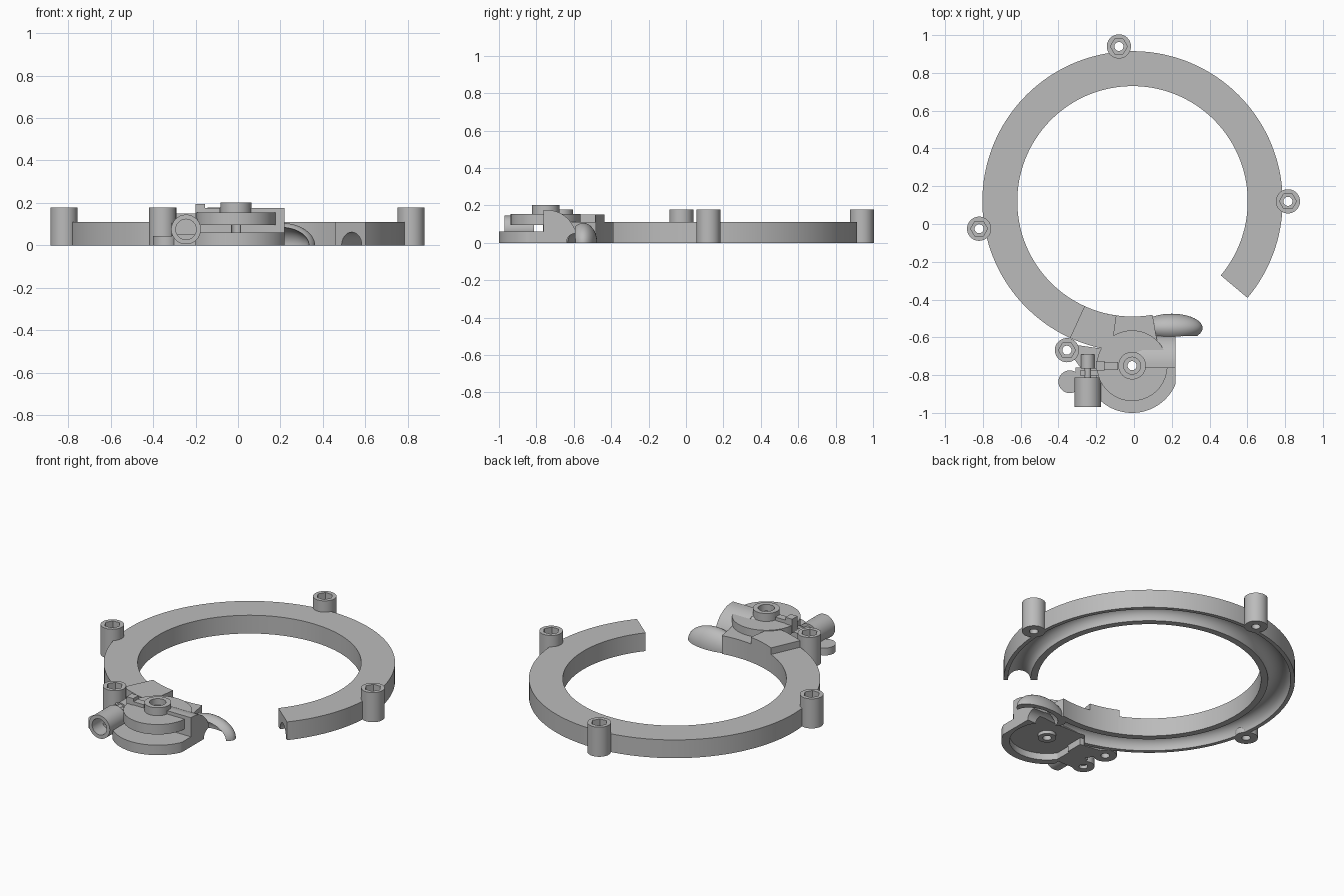
import bpy, bmesh, math
from mathutils import Matrix, Vector

if "Cube" in bpy.data.objects:
    bpy.data.objects.remove(bpy.data.objects["Cube"])

grey = bpy.data.materials.new("plain grey")
grey.diffuse_color = (0.5, 0.5, 0.5, 1)
grey.use_nodes = True
grey.node_tree.nodes["Principled BSDF"].inputs["Base Color"].default_value = grey.diffuse_color
CX, CY = -0.008, 0.12        # ring centre
WX, WY = -0.01, -0.75        # wheel housing centre


def finish(name, bm):
    bmesh.ops.recalc_face_normals(bm, faces=bm.faces)
    me = bpy.data.meshes.new(name)
    bm.to_mesh(me)
    bm.free()
    ob = bpy.data.objects.new(name, me)
    bpy.context.collection.objects.link(ob)
    me.materials.append(grey)
    return ob


def prism(name, pts, vec):
    """Extrude a closed outline of 3D points along a vector."""
    bm = bmesh.new()
    f = bm.faces.new([bm.verts.new(p) for p in pts])
    r = bmesh.ops.extrude_face_region(bm, geom=[f])
    bmesh.ops.translate(bm, vec=vec, verts=[v for v in r["geom"] if isinstance(v, bmesh.types.BMVert)])
    return finish(name, bm)


def box(name, x0, x1, y0, y1, z0, z1):
    return prism(name, [(x0, y0, z0), (x1, y0, z0), (x1, y1, z0), (x0, y1, z0)], (0, 0, z1 - z0))


def cyl(name, x, y, r, z0, z1, n=48):
    pts = [(x + r * math.cos(i * math.tau / n), y + r * math.sin(i * math.tau / n), z0) for i in range(n)]
    return prism(name, pts, (0, 0, z1 - z0))


def cyl_y(name, x, z, r, y0, y1, n=48):
    pts = [(x + r * math.cos(i * math.tau / n), y0, z + r * math.sin(i * math.tau / n)) for i in range(n)]
    return prism(name, pts, (0, y1 - y0, 0))


def ellipsoid(name, c, s):
    bm = bmesh.new()
    bmesh.ops.create_uvsphere(bm, u_segments=48, v_segments=32, radius=1,
                              matrix=Matrix.Translation(c) @ Matrix.Diagonal((*s, 1)))
    return finish(name, bm)


def sweep(name, prof, a0, a1, steps):
    """Revolve an (r, z) outline about the ring centre between two angles."""
    bm = bmesh.new()
    rows = []
    for i in range(steps + 1):
        a = math.radians(a0 + (a1 - a0) * i / steps)
        rows.append([bm.verts.new((CX + r * math.cos(a), CY + r * math.sin(a), z)) for r, z in prof])
    n = len(prof)
    for p, q in zip(rows, rows[1:]):
        for j in range(n):
            bm.faces.new((p[j], p[(j + 1) % n], q[(j + 1) % n], q[j]))
    bm.faces.new(rows[0])
    bm.faces.new(rows[-1])
    return finish(name, bm)


def cut(ob, *cutters):
    for c in cutters:
        m = ob.modifiers.new("cut", "BOOLEAN")
        m.operation, m.solver, m.object = "DIFFERENCE", "EXACT", c
        bpy.context.view_layer.objects.active = ob
        bpy.ops.object.modifier_apply(modifier=m.name)
    return ob


helpers = []


def helper(ob):
    ob.hide_render = True
    helpers.append(ob)
    return ob


# Ring with a round groove underneath
def grooved(r1, h):
    g = [(0.71 + 0.062 * math.cos(math.pi * i / 16), 0.062 * math.sin(math.pi * i / 16)) for i in range(17)]
    return [(0.61, 0), (0.61, h), (r1, h), (r1, 0)] + g

wheel_pocket = helper(cyl("wheel_pocket", WX, WY, 0.205, -0.05, 0.04, 64))
axle_bore = helper(cyl("axle_bore", WX, WY, 0.024, -0.1, 0.3, 24))
tunnel = helper(sweep("tunnel", [(0.71 + 0.056 * math.cos(math.tau * i / 32),
                                  0.056 * math.sin(math.tau * i / 32)) for i in range(32)], 240, 282, 20))
exit_tunnel = helper(prism("exit_tunnel", [(0.09, -0.59 + 0.05 * math.cos(math.tau * i / 32),
                     0.05 * math.sin(math.tau * i / 32)) for i in range(32)], (0.2, 0, 0)))

sweep("ring", grooved(0.795, 0.11), -40, 246, 128)
for nm, r1, h, a0, a1 in (("ring_end", 0.795, 0.11, 246, 280), ("raised_block_left", 0.795, 0.15, 245.4, 262),
                          ("raised_block_right", 0.745, 0.15, 262, 280)):
    cut(sweep(nm, grooved(r1, h), a0, a1, 16), wheel_pocket)

# Screw lugs with hexagonal nut pockets
for i, (x, y) in enumerate([(-0.82, -0.025), (-0.08, 0.94), (0.815, 0.12), (-0.355, -0.668)]):
    cut(cyl(f"screw_lug_{i + 1}", x, y, 0.064, 0, 0.178),
        helper(cyl("lug_bore", x, y, 0.024, -0.1, 0.3, 24)),
        helper(cyl("nut_pocket", x, y, 0.045, 0.122, 0.3, 6)))

# Wheel housing: base disc with a flat right side, upper disc, boss
outline = []
for i in range(65):
    a = math.pi + 0.0 + math.pi * i / 64
    outline.append((max(-0.2, min(0.22, WX + 0.25 * math.cos(a))), WY + 0.25 * math.sin(a), 0))
outline = [p for k, p in enumerate(outline) if k == 0 or (Vector(p) - Vector(outline[k - 1])).length > 1e-5]
outline += [(0.22, -0.66, 0), (-0.2, -0.66, 0)]
cut(prism("base_disc", outline, (0, 0, 0.06)), wheel_pocket, axle_bore)
cut(cyl("upper_disc", WX, WY, 0.187, 0.095, 0.155, 64), axle_bore)
boss_sink = helper(cyl("boss_sink", WX, WY, 0.045, 0.165, 0.3, 32))
cut(cyl("boss", WX, WY, 0.073, 0.15, 0.203), axle_bore, boss_sink)
cut(cyl("disc_spacer", WX, -0.71, 0.055, 0.055, 0.1), axle_bore)
cut(cyl("axle_seat", WX, WY, 0.05, 0.02, 0.045, 32), axle_bore)

# Domed housing behind the wheel
dome = [(0.04, -0.762, 0), (0.04, -0.762, 0.175)]
dome += [(0.04, -0.74 + 0.16 * math.sin(math.pi / 2 * i / 20), 0.175 * math.cos(math.pi / 2 * i / 20))
         for i in range(21)]
cut(prism("housing_dome", dome, (0.18, 0, 0)), wheel_pocket, axle_bore, exit_tunnel, tunnel, boss_sink)
low = [(-0.17, -0.762, 0), (-0.17, -0.762, 0.12), (-0.17, -0.64, 0.12), (-0.17, -0.62, 0)]
cut(prism("housing_low", low, (0.22, 0, 0)), wheel_pocket, axle_bore, tunnel)
under = helper(box("under_cut", -2, 2, -2, 2, -1, 0))
rounded = ellipsoid("dome_shoulder", (0.04, -0.74, 0), (0.11, 0.15, 0.174))
cut(rounded, under, helper(box("front_cut", -1, 1, -1.2, -0.762, -1, 1)), wheel_pocket, axle_bore, tunnel, boss_sink)

# Hollow scoop at the outlet
scoop = ellipsoid("outlet_scoop", (0.2, -0.55, 0), (0.163, 0.075, 0.106))
cut(scoop, under, helper(box("scoop_front_cut", -1, 1, -1, -0.6, -1, 1)),
    helper(ellipsoid("scoop_hollow", (0.2, -0.595, 0), (0.135, 0.095, 0.085))))

# Tensioner: barrel, foot, plates and small pins
cut(cyl_y("tension_barrel", -0.245, 0.075, 0.07, -0.97, -0.812),
    helper(cyl_y("barrel_bore", -0.245, 0.075, 0.048, -1.1, -0.85)))
cut(cyl("foot", -0.34, -0.835, 0.06, 0, 0.045), helper(cyl("foot_bore", -0.34, -0.835, 0.024, -0.1, 0.02, 24)))
prism("mount_plate", [(-0.31, -0.64, 0), (-0.17, -0.66, 0), (-0.17, -0.765, 0), (-0.28, -0.765, 0),
                      (-0.32, -0.71, 0)], (0, 0, 0.105))
box("lower_plate", -0.31, -0.18, -0.88, -0.76, 0, 0.05)
cyl_y("tension_pin", -0.245, 0.105, 0.036, -0.765, -0.69, 24)
cyl_y("tension_neck", -0.245, 0.115, 0.018, -0.815, -0.76, 24)
box("cross_bar", -0.285, -0.19, -0.802, -0.775, 0.1, 0.125)
box("latch_post", -0.2, -0.155, -0.775, -0.725, 0.1, 0.195)
box("latch_arm", -0.156, -0.085, -0.772, -0.73, 0.14, 0.175)

# Remove cutters, then smooth the round faces
for h in helpers:
    bpy.data.objects.remove(h, do_unlink=True)
bpy.ops.object.select_all(action="DESELECT")
for ob in bpy.context.scene.objects:
    ob.select_set(True)
    bpy.context.view_layer.objects.active = ob
bpy.ops.object.shade_smooth_by_angle(angle=math.radians(30))
